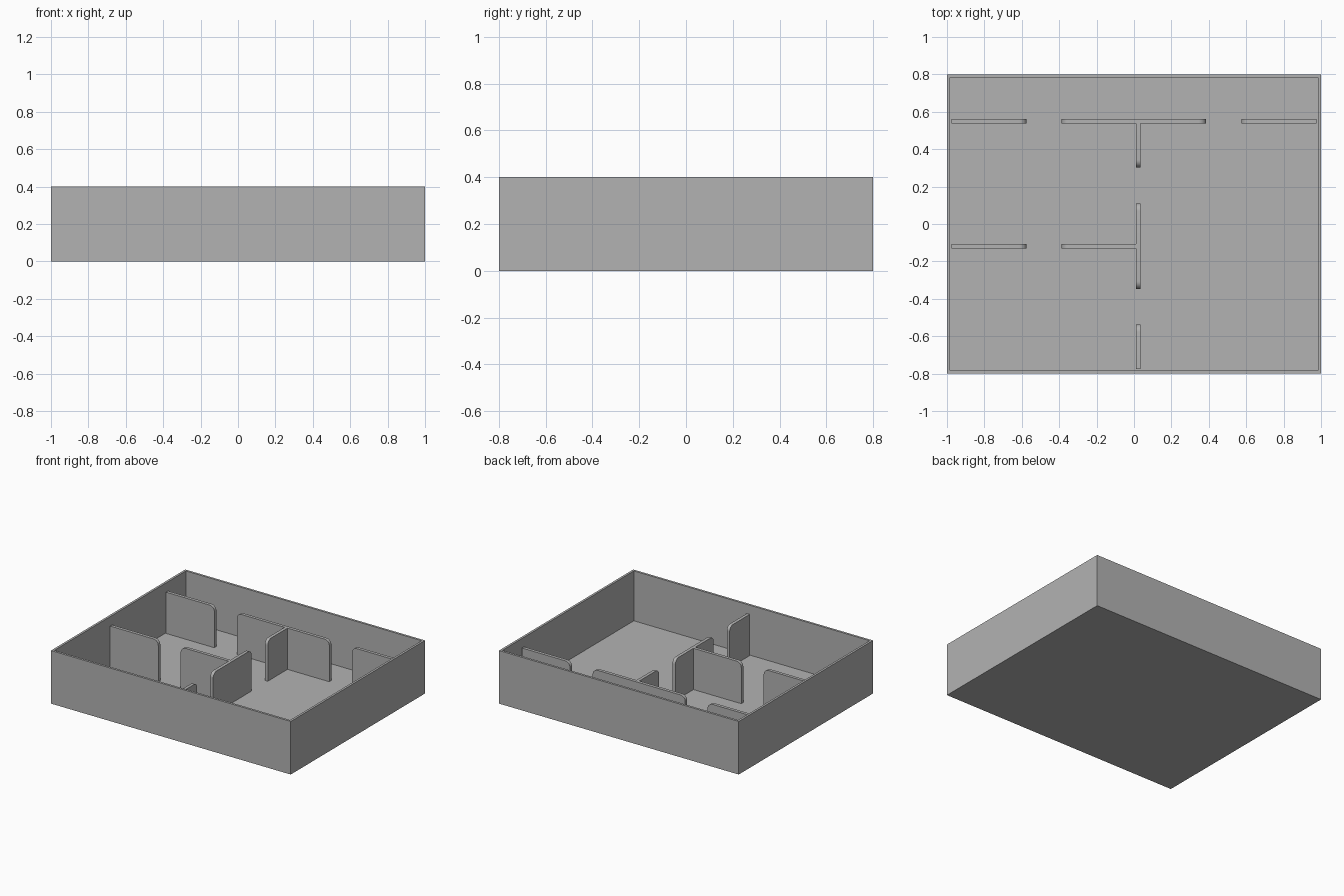
import bpy, bmesh
from math import sin, cos, pi

cube = bpy.data.objects.get("Cube")
if cube:
    bpy.data.objects.remove(cube)

GREY = bpy.data.materials.new("plaster_grey")
GREY.use_nodes = True
GREY.diffuse_color = (0.45, 0.45, 0.45, 1)
GREY.node_tree.nodes["Principled BSDF"].inputs["Base Color"].default_value = (0.45, 0.45, 0.45, 1)

WALL = 0.024      # wall and floor thickness
TOP = 0.4         # outer wall height
INNER_TOP = 0.335 # partition height
R = 0.04          # rounded corner beside each doorway
X_IN, Y_IN = 1 - WALL, 0.8 - WALL


def finish(bm, name):
    bmesh.ops.recalc_face_normals(bm, faces=bm.faces)
    mesh = bpy.data.meshes.new(name)
    bm.to_mesh(mesh)
    bm.free()
    mesh.materials.append(GREY)
    obj = bpy.data.objects.new(name, mesh)
    bpy.context.collection.objects.link(obj)
    return obj


def outer_shell():
    # Solid block whose top is inset and pushed down to the floor
    bm = bmesh.new()
    bmesh.ops.create_cube(bm, size=1)
    for v in bm.verts:
        v.co = (v.co.x * 2, v.co.y * 1.6, (v.co.z + 0.5) * TOP)
    top = max(bm.faces, key=lambda f: f.calc_center_median().z)
    bmesh.ops.inset_region(bm, faces=[top], thickness=WALL)
    floor = bmesh.ops.extrude_face_region(bm, geom=[top])
    for v in [g for g in floor["geom"] if isinstance(g, bmesh.types.BMVert)]:
        v.co.z = WALL
    bmesh.ops.delete(bm, geom=[top], context='FACES_ONLY')
    finish(bm, "outer_walls_and_floor")


def partition(name, axis, start, end, side, round_start, round_end):
    # Side profile with optional rounded top corners, extruded to wall thickness
    arc = [i * pi / 16 for i in range(9)]
    pts = [(start, WALL)]
    if round_start:
        pts += [(start + R - R * cos(a), INNER_TOP - R + R * sin(a)) for a in arc]
    else:
        pts.append((start, INNER_TOP))
    if round_end:
        pts += [(end - R + R * sin(a), INNER_TOP - R + R * cos(a)) for a in arc]
    else:
        pts.append((end, INNER_TOP))
    pts.append((end, WALL))

    bm = bmesh.new()
    verts = [bm.verts.new((u, side, z) if axis == 'X' else (side, u, z)) for u, z in pts]
    face = bm.faces.new(verts)
    ext = bmesh.ops.extrude_face_region(bm, geom=[face])
    shift = (0, WALL, 0) if axis == 'X' else (WALL, 0, 0)
    bmesh.ops.translate(bm, vec=shift, verts=[g for g in ext["geom"] if isinstance(g, bmesh.types.BMVert)])
    obj = finish(bm, name)
    bpy.ops.object.select_all(action='DESELECT')
    obj.select_set(True)
    bpy.context.view_layer.objects.active = obj
    bpy.ops.object.shade_smooth_by_angle()


outer_shell()

BACK, MID, SPINE = 0.538, -0.13, 0.012

# Corridor partitions along the back
partition("back_partition_right", 'X', -X_IN, -0.574, BACK, False, True)
partition("back_partition_middle", 'X', -0.387, 0.385, BACK, True, True)
partition("back_partition_left", 'X', 0.574, X_IN, BACK, True, False)

# Partitions between the two right-hand rooms
partition("room_partition_right", 'X', -X_IN, -0.574, MID, False, True)
partition("room_partition_middle", 'X', -0.387, SPINE, MID, True, False)

# Central partitions running front to back
partition("central_partition_back", 'Y', 0.303, BACK, SPINE, True, False)
partition("central_partition_middle", 'Y', -0.347, 0.11, SPINE, True, True)
partition("central_partition_front", 'Y', -Y_IN, -0.537, SPINE, False, True)
